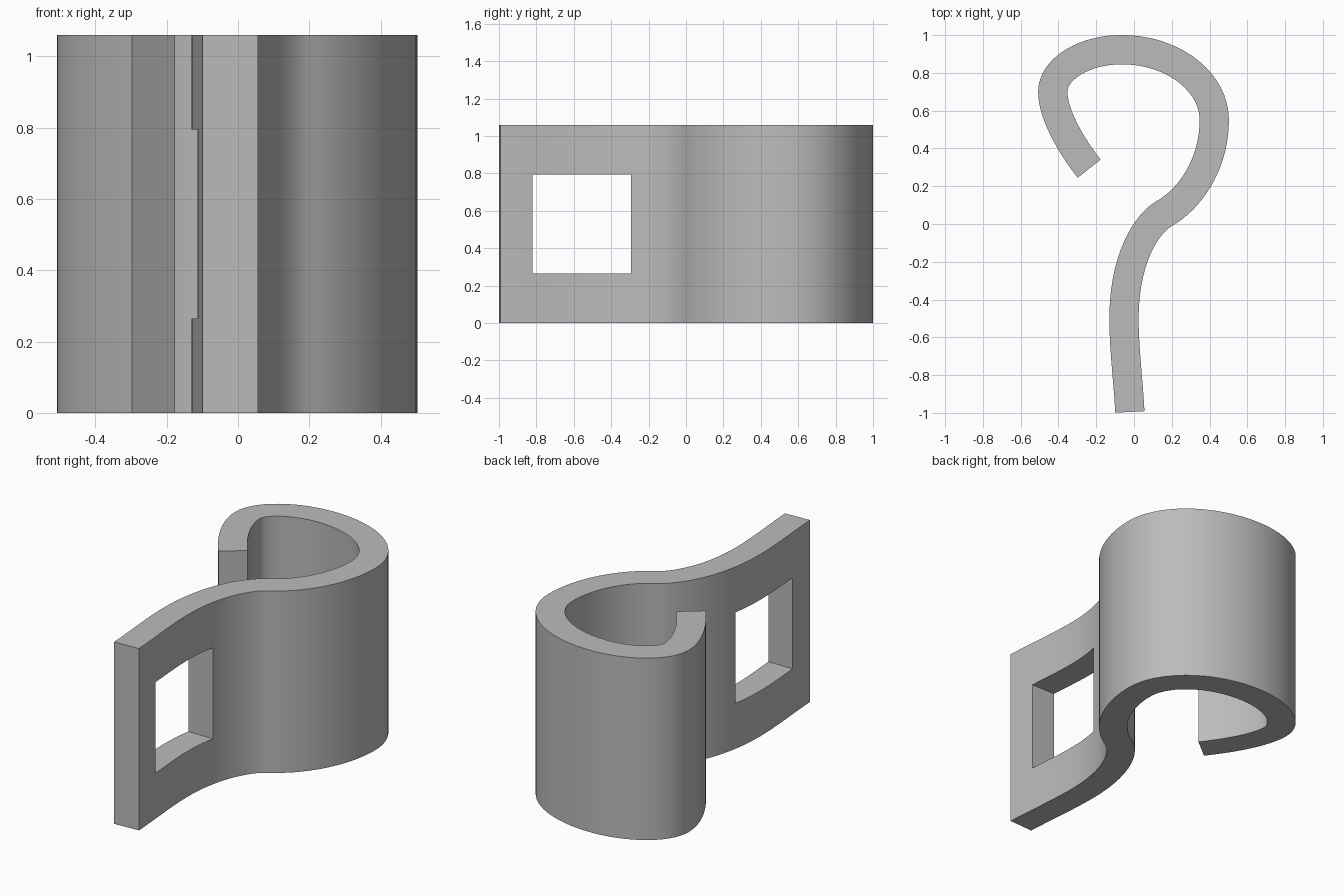
import bpy, bmesh
from mathutils import Vector
from mathutils.geometry import interpolate_bezier

cube = bpy.data.objects.get("Cube")
if cube:
    bpy.data.objects.remove(cube, do_unlink=True)

HEIGHT, THICK, STEPS = 1.06, 0.155, 18

grey = bpy.data.materials.new("plain grey")
grey.use_nodes = True
colour = (0.5, 0.5, 0.5, 1)
grey.diffuse_color = colour
grey.node_tree.nodes["Principled BSDF"].inputs["Base Color"].default_value = colour

# Centre line of the bent strip: point, direction, handle before, handle after
path = [
    ((-0.022, -0.995), (-0.05, 1), 0, 0.16),
    ((-0.053, -0.5), (0, 1), 0.16, 0.3),
    ((0.16, 0.055), (0.87, 0.5), 0.12, 0.17),
    ((0.425, 0.55), (0, 1), 0.22, 0.205),
    ((-0.065, 0.923), (-1, 0), 0.27, 0.2),
    ((-0.43, 0.7), (0, -1), 0.12, 0.12),
    ((-0.237, 0.293), (0.62, -0.78), 0.15, 0),
]
knots = [(Vector(p), Vector(d).normalized(), a, b) for p, d, a, b in path]
line = []
for (p, d, _, out), (q, e, inn, _) in zip(knots, knots[1:]):
    line += interpolate_bezier(p, p + d * out, q - e * inn, q, STEPS)[:-1]
line.append(knots[-1][0])
line = [Vector((p[0], p[1])) for p in line]

# Offset the centre line to both sides
left, right = [], []
for i, p in enumerate(line):
    t = (line[min(i + 1, len(line) - 1)] - line[max(i - 1, 0)]).normalized()
    if i == 0:
        t = knots[0][1]
    if i == len(line) - 1:
        t = knots[-1][1]
    side = Vector((-t.y, t.x)) * THICK / 2
    left.append(p + side)
    right.append(p - side)

# Clip body: extruded strip outline
bm = bmesh.new()
outline = [bm.verts.new((p.x, p.y, 0)) for p in right + left[::-1]]
base = bm.faces.new(outline)
top = bmesh.ops.extrude_face_region(bm, geom=[base])["geom"]
bmesh.ops.translate(bm, vec=(0, 0, HEIGHT),
                    verts=[v for v in top if isinstance(v, bmesh.types.BMVert)])
bmesh.ops.recalc_face_normals(bm, faces=bm.faces)
mesh = bpy.data.meshes.new("clip_body")
bm.to_mesh(mesh)
bm.free()
mesh.materials.append(grey)
body = bpy.data.objects.new("clip_body", mesh)
bpy.context.collection.objects.link(body)

# Rectangular window through the straight tab
y0, y1, z0, z1 = -0.82, -0.295, 0.265, 0.795
bpy.ops.mesh.primitive_cube_add(size=1, location=(0, (y0 + y1) / 2, (z0 + z1) / 2))
cutter = bpy.context.object
cutter.name = "window_cutter"
cutter.scale = (1, y1 - y0, z1 - z0)
cutter.hide_render = True
cutter.data.materials.append(grey)
cut = body.modifiers.new("window", "BOOLEAN")
cut.operation, cut.solver, cut.object = "DIFFERENCE", "EXACT", cutter

bpy.ops.object.select_all(action="DESELECT")
body.select_set(True)
bpy.context.view_layer.objects.active = body
bpy.ops.object.modifier_apply(modifier=cut.name)
bpy.data.objects.remove(cutter, do_unlink=True)
bpy.ops.object.shade_smooth_by_angle()
